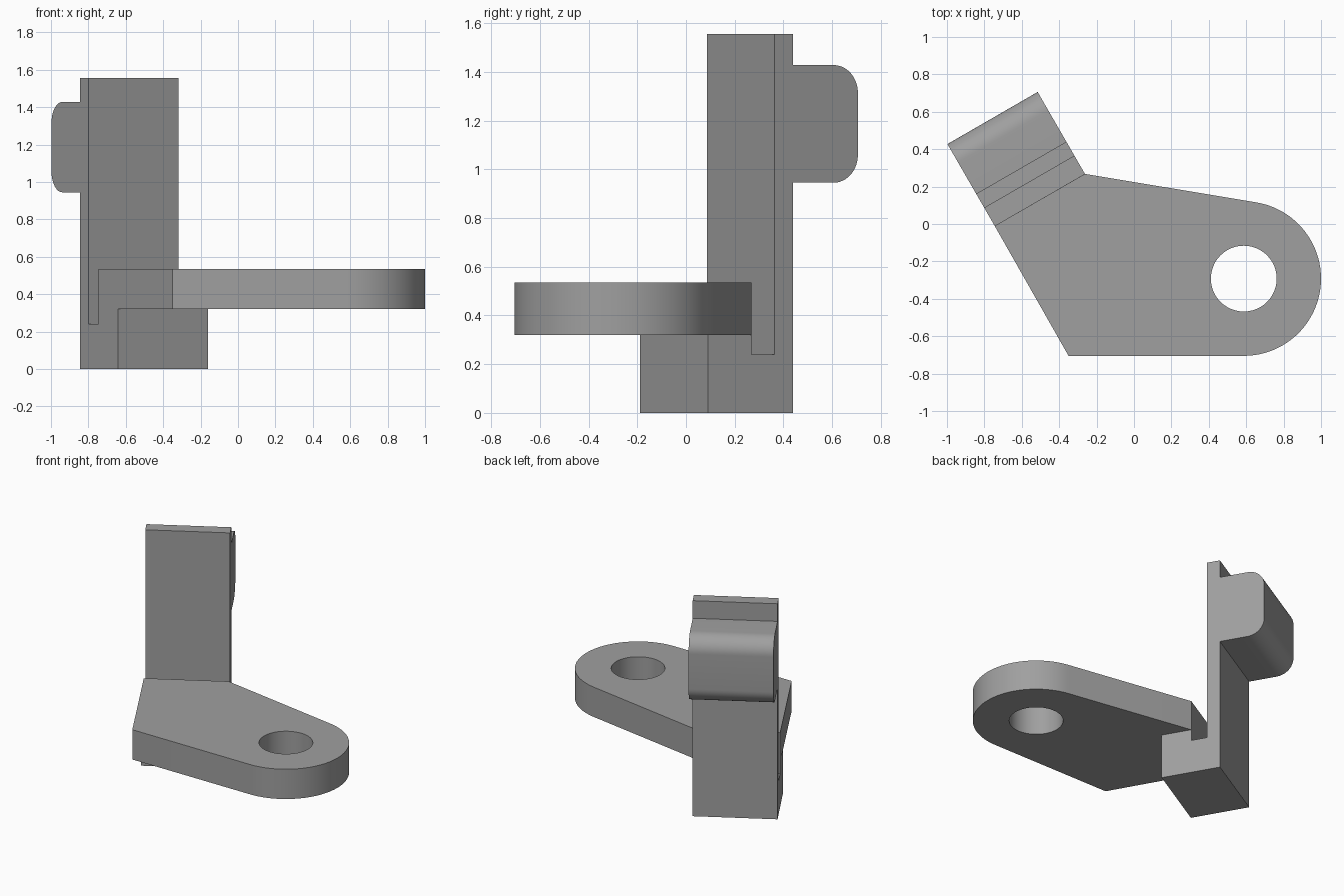
import bpy, bmesh, math
from mathutils import Matrix, Vector

if "Cube" in bpy.data.objects:
    bpy.data.objects.remove(bpy.data.objects["Cube"])

grey = bpy.data.materials.new("plain grey")
grey.diffuse_color = (0.35, 0.35, 0.35, 1)
grey.use_nodes = True
grey.node_tree.nodes["Principled BSDF"].inputs["Base Color"].default_value = grey.diffuse_color


def arc(cx, cy, r, a0, a1, n):
    """Points on an arc, angles in degrees."""
    return [(cx + r * math.cos(math.radians(a0 + (a1 - a0) * i / n)),
             cy + r * math.sin(math.radians(a0 + (a1 - a0) * i / n))) for i in range(n + 1)]


def extrude(name, loops, depth, matrix):
    """Fill an outline (with optional holes) and extrude it along local z."""
    bm = bmesh.new()
    edges = []
    for loop in loops:
        vs = [bm.verts.new((a, b, 0)) for a, b in loop]
        edges += [bm.edges.new((vs[i - 1], vs[i])) for i in range(len(vs))]
    bmesh.ops.triangle_fill(bm, edges=edges, use_beauty=True)
    res = bmesh.ops.extrude_face_region(bm, geom=bm.faces[:], use_keep_orig=True)
    top = [g for g in res["geom"] if isinstance(g, bmesh.types.BMVert)]
    bmesh.ops.translate(bm, verts=top, vec=(0, 0, depth))
    bm.transform(matrix)
    bmesh.ops.recalc_face_normals(bm, faces=bm.faces[:])
    me = bpy.data.meshes.new(name)
    bm.to_mesh(me)
    bm.free()
    ob = bpy.data.objects.new(name, me)
    bpy.context.collection.objects.link(ob)
    me.materials.append(grey)
    bpy.ops.object.select_all(action='DESELECT')
    ob.select_set(True)
    bpy.context.view_layer.objects.active = ob
    bpy.ops.object.shade_smooth_by_angle(angle=math.radians(30))
    return ob


# Mounting plate: angled back edge, round nose and a bolt hole
cx, cy, r = 0.587, -0.292, 0.413
left, right = (-0.745, -0.01), (-0.263, 0.268)
dx, dy = right[0] - cx, right[1] - cy
tangent = math.degrees(math.atan2(dy, dx) - math.acos(r / math.hypot(dx, dy)))
outline = [left, (-0.35, -0.705)] + arc(cx, cy, r, -90, tangent, 40) + [right]
hole = arc(cx, cy, 0.176, 0, 360, 48)[:-1]
extrude("mounting_plate", [outline, hole], 0.215, Matrix.Translation((0, 0, 0.32)))

# Upright bracket: foot, relief slot, tall wall and rounded rear block
profile = [(-0.206, 0), (0.198, 0), (0.198, 0.945)]
profile += arc(0.39, 1.06, 0.115, -90, 0, 12) + arc(0.39, 1.313, 0.115, 0, 90, 12)
profile += [(0.198, 1.428), (0.198, 1.555), (0.11, 1.555), (0.11, 0.24),
            (0, 0.24), (0, 0.32), (-0.206, 0.32)]
# Local axes: outward from the plate edge, up, along the plate edge
s, c = 0.5, math.sqrt(3) / 2
frame = Matrix(((-s, 0, c, left[0]), (c, 0, s, left[1]), (0, 1, 0, 0), (0, 0, 0, 1)))
extrude("upright_bracket", [profile], 0.557, frame)
